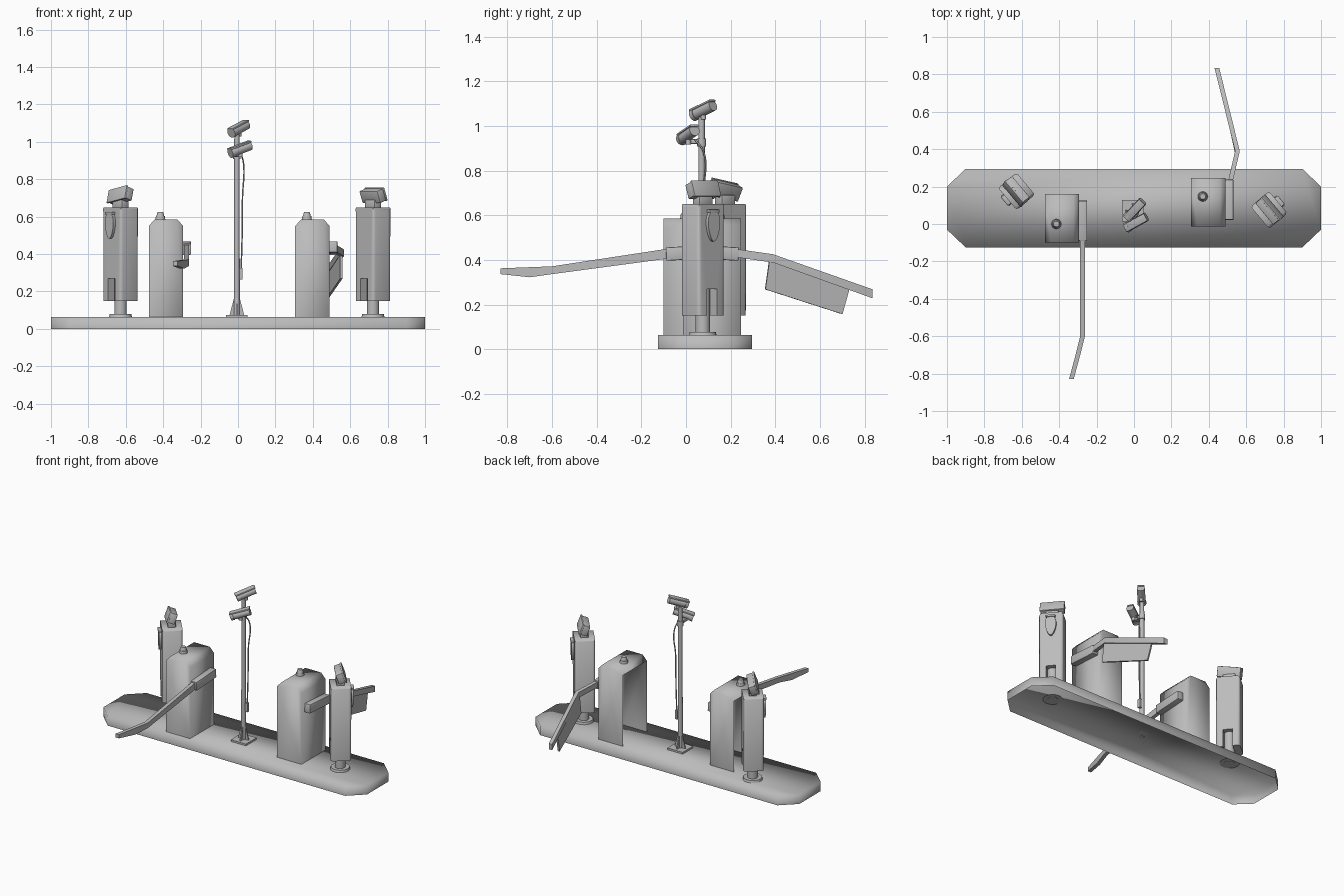
import bpy, bmesh, math
from mathutils import Vector, Matrix

old = bpy.data.objects.get("Cube")
if old:
    bpy.data.objects.remove(old, do_unlink=True)

grey = bpy.data.materials.new("plain_grey")
grey.use_nodes = True
grey.diffuse_color = (0.5, 0.5, 0.5, 1)
grey.node_tree.nodes["Principled BSDF"].inputs["Base Color"].default_value = (0.5, 0.5, 0.5, 1)


def finish(name, bm, matrix=Matrix(), bevel=0, pick=lambda e: True, segments=2, angle=35):
    """Turn a bmesh into a shaded object, optionally with picked edges bevelled."""
    bmesh.ops.recalc_face_normals(bm, faces=bm.faces)
    if bevel:
        bmesh.ops.bevel(bm, geom=[e for e in bm.edges if pick(e)], offset=bevel,
                        segments=segments, profile=0.5, affect='EDGES')
    mesh = bpy.data.meshes.new(name)
    bm.to_mesh(mesh)
    bm.free()
    mesh.materials.append(grey)
    ob = bpy.data.objects.new(name, mesh)
    bpy.context.collection.objects.link(ob)
    ob.matrix_world = matrix
    bpy.ops.object.select_all(action='DESELECT')
    ob.select_set(True)
    bpy.context.view_layer.objects.active = ob
    bpy.ops.object.shade_smooth_by_angle(angle=math.radians(angle))


def box(name, size, centre, matrix=Matrix(), **kw):
    bm = bmesh.new()
    bmesh.ops.create_cube(bm, size=1)
    bmesh.ops.scale(bm, vec=size, verts=bm.verts)
    finish(name, bm, matrix @ Matrix.Translation(centre), **kw)


def cone(name, r1, r2, depth, centre, matrix=Matrix(), sides=20):
    bm = bmesh.new()
    bmesh.ops.create_cone(bm, cap_ends=True, segments=sides, radius1=r1, radius2=r2, depth=depth)
    finish(name, bm, matrix @ Matrix.Translation(centre))


def prism(name, outline, direction, matrix=Matrix(), open_sides=(), **kw):
    """Extrude a closed outline; leave out the faces pointing along open_sides."""
    bm = bmesh.new()
    face = bm.faces.new([bm.verts.new(p) for p in outline])
    new = bmesh.ops.extrude_face_region(bm, geom=[face])["geom"]
    bmesh.ops.translate(bm, vec=direction,
                        verts=[v for v in new if isinstance(v, bmesh.types.BMVert)])
    bmesh.ops.recalc_face_normals(bm, faces=bm.faces)
    gone = [f for f in bm.faces if any(f.normal.dot(Vector(d)) > .95 for d in open_sides)]
    bmesh.ops.delete(bm, geom=gone, context='FACES')
    finish(name, bm, matrix, **kw)


def arm(name, sections, thick=0.025):
    """Flat boom through (x, y, bottom z, top z) sections."""
    bm = bmesh.new()
    rings = []
    for x, y, low, high in sections:
        rings.append([bm.verts.new((x + s * thick / 2, y, z))
                      for s, z in ((-1, low), (1, low), (1, high), (-1, high))])
    for a, b in zip(rings, rings[1:]):
        for i in range(4):
            j = (i + 1) % 4
            bm.faces.new((a[i], a[j], b[j], b[i]))
    bm.faces.new(rings[0])
    bm.faces.new(rings[-1])
    finish(name, bm)


def cable(name, points, radius):
    curve = bpy.data.curves.new(name, 'CURVE')
    curve.dimensions = '3D'
    curve.bevel_depth = radius
    curve.bevel_resolution = 1
    spline = curve.splines.new('BEZIER')
    spline.bezier_points.add(len(points) - 1)
    for bp, p in zip(spline.bezier_points, points):
        bp.co = p
        bp.handle_left_type = bp.handle_right_type = 'AUTO'
    curve.materials.append(grey)
    ob = bpy.data.objects.new(name, curve)
    bpy.context.collection.objects.link(ob)


DOWN = (0, 0, -1)

# Traffic island: a shell with cut corners, open underneath
plan = [(1, .2), (.9, .295), (-.9, .295), (-1, .2), (-1, -.03), (-.9, -.125), (.9, -.125), (1, -.03)]
prism("island_base", [(x, y, 0) for x, y in plan], (0, 0, .063), open_sides=[DOWN], angle=100)


# Barrier cabinets: shells open on the right, each with a side hub and a beacon
def cabinet(prefix, x, y, side):
    place = Matrix.Translation((x, y, 0))
    prof = [(-.092, .063), (.092, .063), (.092, .55), (.06, .585), (-.06, .585), (-.092, .55)]
    prism(prefix + "_cabinet", [(px, -.13, z) for px, z in prof], (0, .26, 0), place,
          open_sides=[DOWN, (-1, 0, 0)], angle=100)
    cone(prefix + "_beacon_base", .027, .024, .02, (-.03, side * .03, .592), place)
    cone(prefix + "_beacon_tip", .022, .015, .025, (-.03, side * .03, .612), place)
    tilt = Matrix.Translation((.112, side * .012, .432)) @ Matrix.Rotation(-side * .06, 4, 'X')
    box(prefix + "_arm_hub", (.044, .215, .06), (0, 0, 0), place @ tilt, bevel=.005)


cabinet("entry", -.385, .03, -1)
cabinet("exit", .398, .117, 1)

# Folding arms
arm("entry_arm", [(-.275, .05, .42, .455), (-.275, -.1, .403, .447), (-.275, -.6, .336, .371),
                  (-.3, -.7, .322, .367), (-.335, -.83, .336, .362)])
arm("exit_arm", [(.51, .1, .415, .455), (.517, .235, .41, .447), (.553, .39, .388, .425),
                 (.443, .835, .228, .268)])

# Sign panel hanging from the exit arm
panel = [(.371, .395), (.353, .268), (.698, .157), (.729, .268)]
prism("arm_sign_panel", [(.546 - .25 * max(y - .39, 0), y, z) for y, z in panel], (.012, .003, 0))

# Camera mast with foot plate and gussets
mast = Matrix.Translation((-.006, .07, 0))
box("mast_foot_plate", (.115, .115, .012), (0, 0, .069), mast)
cone("mast_pole", .016, .014, .98, (0, 0, .55), mast, sides=16)
for i in range(2):
    turn = mast @ Matrix.Rotation(i * math.pi / 2, 4, 'Z')
    prism("mast_gusset", [(-.04, -.004, .07), (.04, -.004, .07), (.014, -.004, .17),
                          (-.014, -.004, .17)], (0, .008, 0), turn)


def camera(name, centre, axis):
    """Round camera housing with a hood, a lens ring and a short bracket."""
    aim = Matrix.Translation(centre) @ Vector(axis).to_track_quat('Z', 'Y').to_matrix().to_4x4()
    cone(name + "_housing", .025, .025, .125, (0, 0, 0), aim)
    cone(name + "_lens_ring", .028, .028, .02, (0, 0, -.055), aim)
    box(name + "_hood", (.044, .01, .135), (0, .022, 0), aim, bevel=.004)
    cone(name + "_bracket", .012, .012, .035, (0, 0, -.025), Matrix.Translation(centre), sides=12)


camera("upper_camera", (.006, .078, 1.07), (.08, .085, .042))
camera("lower_camera", (.013, .01, .96), (.1, .055, .038))
box("lower_camera_mount", (.026, .07, .022), (0, -.03, .93), mast, bevel=.005)
cone("mast_collar", .02, .02, .035, (0, 0, .925), mast)
cable("camera_cable", [(.015, .04, .94), (.03, .08, .88), (.024, .078, .7), (.022, .077, .5),
                       (.016, .076, .3)], .004)
box("cable_box", (.018, .02, .06), (.016, .076, .295))


# Ticket terminals: local +x is the side facing the driver
def terminal(prefix, x, y, angle, roll):
    place = Matrix.Translation((x, y, 0)) @ Matrix.Rotation(math.radians(angle), 4, 'Z')
    cone(prefix + "_flange", .062, .058, .016, (0, 0, .07), place)
    cone(prefix + "_pedestal", .033, .033, .22, (0, 0, .17), place)
    # Body with rounded upright corners and a notch through the lower part
    outline = [(-.077, .15), (-.03, .15), (-.03, .27), (.03, .27), (.03, .15), (.077, .15),
               (.077, .637), (.064, .65), (-.064, .65), (-.077, .637)]
    prism(prefix + "_body", [(-.064, py, z) for py, z in outline], (.128, 0, 0), place,
          bevel=.018, segments=3, angle=50,
          pick=lambda e: all(abs(v.co.y) > .07 for v in e.verts)
          and abs(e.verts[0].co.z - e.verts[1].co.z) > .3)
    # Speaking unit on the upper front
    oval = [(.06, .034 * math.cos(a) * (1 + .25 * math.sin(a)), .552 + .07 * math.sin(a))
            for a in (i * math.tau / 20 for i in range(20))]
    prism(prefix + "_intercom", oval, (.02, 0, 0), place)
    box(prefix + "_intercom_visor", (.03, .06, .014), (.07, 0, .618), place, bevel=.004)
    # Tilted reader head on a neck
    box(prefix + "_neck", (.05, .08, .05), (0, 0, .665), place, bevel=.006)
    tilt = (place @ Matrix.Translation((0, 0, .712)) @ Matrix.Rotation(math.radians(roll), 4, 'X')
            @ Matrix.Rotation(math.radians(-20), 4, 'Y'))
    box(prefix + "_head", (.05, .15, .068), (0, 0, 0), tilt, bevel=.005)
    box(prefix + "_head_bezel", (.012, .156, .076), (.022, 0, 0), tilt, bevel=.004)


terminal("entry_terminal", -.628, .175, 220, 10)
terminal("exit_terminal", .722, .075, 40, 0)
